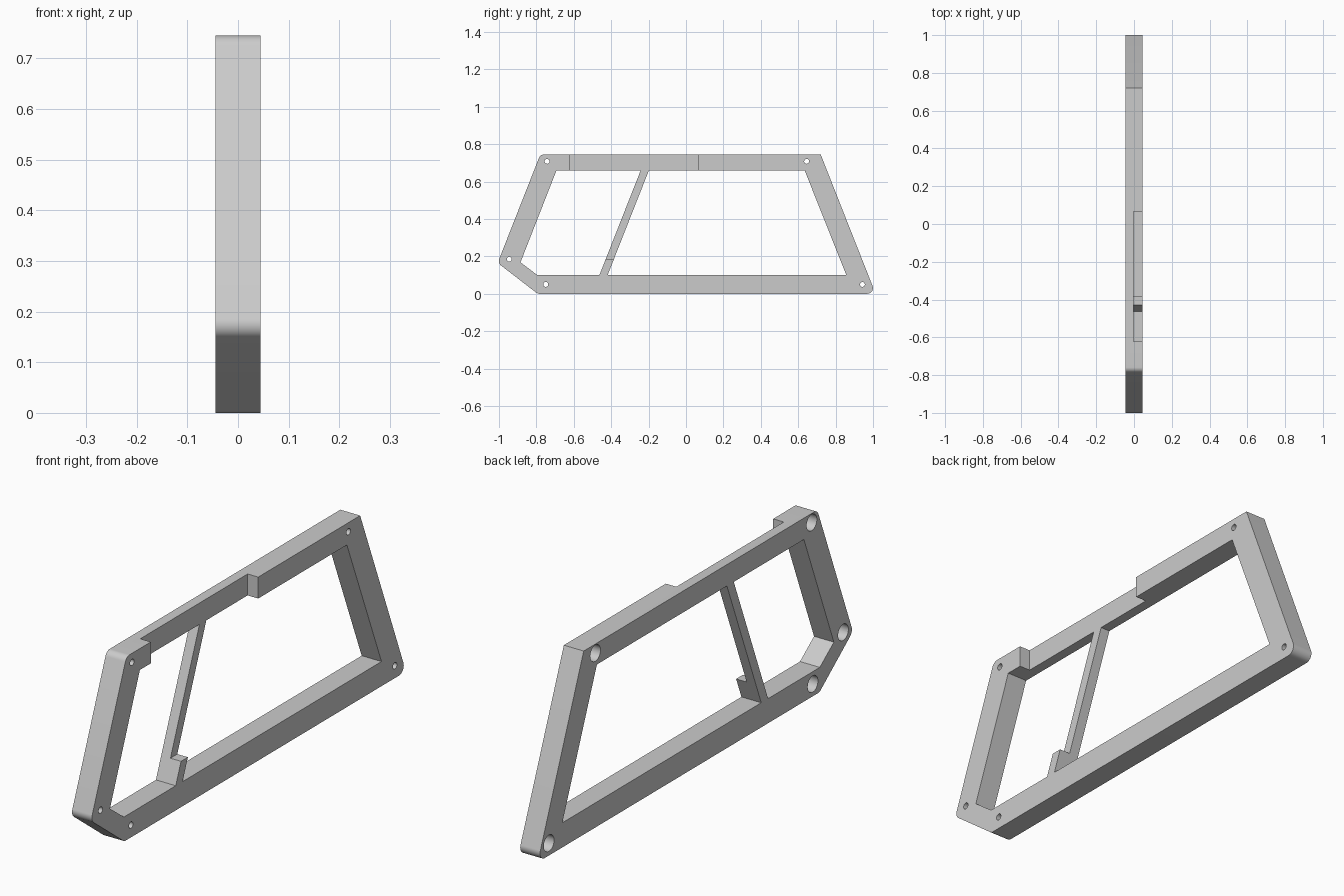
import bpy, bmesh, math
from mathutils import Vector

if "Cube" in bpy.data.objects:
    bpy.data.objects.remove(bpy.data.objects["Cube"], do_unlink=True)

HALF = 0.0445      # half thickness of the frame
STEP = -0.003      # depth plane of the rail notch and the strut face

grey = bpy.data.materials.new("plain grey")
grey.use_nodes = True
grey.diffuse_color = (0.6, 0.6, 0.6, 1)
grey.node_tree.nodes["Principled BSDF"].inputs["Base Color"].default_value = (0.6, 0.6, 0.6, 1)


def fillet(corners, radius, segments=8):
    """Round the corners flagged with True; corners are (y, z, flag)."""
    out = []
    for i, (y, z, rounded) in enumerate(corners):
        p = Vector((y, z))
        if not rounded:
            out.append(p)
            continue
        a = (Vector(corners[i - 1][:2]) - p).normalized()
        b = (Vector(corners[(i + 1) % len(corners)][:2]) - p).normalized()
        half = a.angle(b) / 2
        centre = p + (a + b).normalized() * radius / math.sin(half)
        start = p + a * radius / math.tan(half) - centre
        end = p + b * radius / math.tan(half) - centre
        for k in range(segments + 1):
            t = k / segments
            out.append(centre + (start * (1 - t) + end * t).normalized() * radius)
    return out


def prism(name, outline, x0, x1):
    """Extrude a side outline (y, z) along x."""
    bm = bmesh.new()
    face = bm.faces.new([bm.verts.new((x0, p[0], p[1])) for p in outline])
    moved = bmesh.ops.extrude_face_region(bm, geom=[face])["geom"]
    bmesh.ops.translate(bm, vec=(x1 - x0, 0, 0),
                        verts=[v for v in moved if isinstance(v, bmesh.types.BMVert)])
    bmesh.ops.recalc_face_normals(bm, faces=bm.faces)
    mesh = bpy.data.meshes.new(name)
    bm.to_mesh(mesh)
    bm.free()
    mesh.materials.append(grey)
    obj = bpy.data.objects.new(name, mesh)
    bpy.context.collection.objects.link(obj)
    return obj


def circle(y, z, r, n=32):
    return [(y + r * math.cos(2 * math.pi * k / n), z + r * math.sin(2 * math.pi * k / n))
            for k in range(n)]


def activate(obj):
    bpy.ops.object.select_all(action="DESELECT")
    obj.select_set(True)
    bpy.context.view_layer.objects.active = obj


def cut(obj, cutter):
    mod = obj.modifiers.new("cut", "BOOLEAN")
    mod.operation, mod.solver, mod.object = "DIFFERENCE", "EXACT", cutter
    activate(obj)
    bpy.ops.object.modifier_apply(modifier=mod.name)
    bpy.data.objects.remove(cutter, do_unlink=True)


# Frame with rounded outer corners
outer = fillet([(-0.779, 0.745, True), (0.72, 0.745, False), (1.014, 0, True),
                (-0.793, 0, True), (-1.007, 0.165, True)], 0.03)
frame = prism("frame", outer, -HALF, HALF)

# Window opening
window = [(-0.693, 0.658), (0.635, 0.658), (0.857, 0.1), (-0.795, 0.1), (-0.885, 0.168)]
cut(frame, prism("window_cutter", window, -0.2, 0.2))

# Notch in the top rail
notch = [(-0.623, 0.6), (0.066, 0.6), (0.066, 0.9), (-0.623, 0.9)]
cut(frame, prism("notch_cutter", notch, STEP, 0.2))

# Screw holes, counterbored on one side
for y, z in [(-0.743, 0.708), (0.645, 0.708), (0.943, 0.05), (-0.75, 0.05), (-0.945, 0.185)]:
    cut(frame, prism("bore_cutter", circle(y, z, 0.033), -0.2, 0.025))
    cut(frame, prism("hole_cutter", circle(y, z, 0.013), -0.2, 0.2))

# Slanted strut and the thicker foot at its base
slope = (0.22 / 0.558)
def slanted(z0, z1):
    y0, y1 = -0.463 + slope * (z0 - 0.1), -0.463 + slope * (z1 - 0.1)
    return [(y0, z0), (y0 + 0.044, z0), (y1 + 0.044, z1), (y1, z1)]

prism("strut", slanted(0.1, 0.658), -HALF, STEP)
prism("strut_foot", slanted(0.1, 0.186), STEP, HALF)

activate(frame)
bpy.ops.object.shade_smooth_by_angle(angle=math.radians(30))
